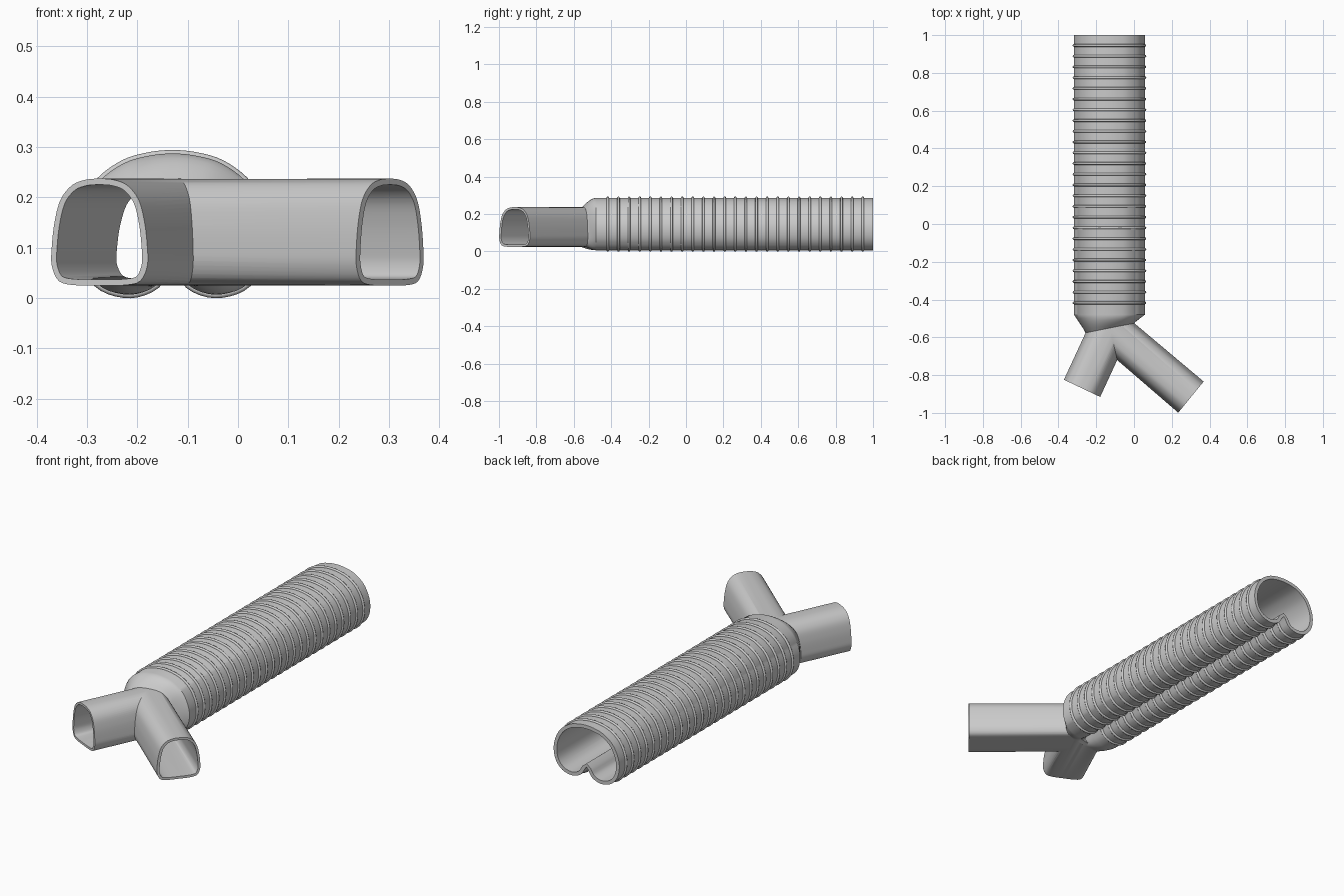
import bpy, math
from mathutils import Vector

if "Cube" in bpy.data.objects:
    bpy.data.objects.remove(bpy.data.objects["Cube"])

HALF = 40  # samples on half of each profile


def profile(half):
    """Smooth closed outline from a half profile (bottom middle to top middle)."""
    p = [Vector(q) for q in half]
    p = [Vector((-p[1].x, p[1].y))] + p + [Vector((-p[-2].x, p[-2].y))]
    fine = []
    for i in range(1, len(p) - 2):
        a, b, c, d = p[i - 1:i + 3]
        for k in range(20):
            t = k / 20
            fine.append(0.5 * (2 * b + (c - a) * t + (2 * a - 5 * b + 4 * c - d) * t * t
                               + (3 * b - a - 3 * c + d) * t ** 3))
    fine.append(p[-2])
    acc = [0]
    for u, v in zip(fine, fine[1:]):
        acc.append(acc[-1] + (v - u).length)
    out, j = [], 0
    for k in range(HALF + 1):
        s = acc[-1] * k / HALF
        while j < len(acc) - 2 and acc[j + 1] < s:
            j += 1
        out.append(fine[j].lerp(fine[j + 1], (s - acc[j]) / (acc[j + 1] - acc[j])))
    return out + [Vector((-q.x, q.y)) for q in out[-2:0:-1]]


def normals(pts):
    n = len(pts)
    res = []
    for i in range(n):
        t = (pts[(i + 1) % n] - pts[i - 1]).normalized()
        res.append(Vector((t.y, -t.x)))
    return res


def inset(pts, d):
    return [p - m * d for p, m in zip(pts, normals(pts))]


def make(name, verts, faces):
    me = bpy.data.meshes.new(name)
    me.from_pydata([tuple(v) for v in verts], [], faces)
    me.update()
    ob = bpy.data.objects.new(name, me)
    bpy.context.collection.objects.link(ob)
    return ob


def loft(name, rings):
    n = len(rings[0])
    faces = [(r * n + i, r * n + (i + 1) % n, (r + 1) * n + (i + 1) % n, (r + 1) * n + i)
             for r in range(len(rings) - 1) for i in range(n)]
    faces += [tuple(range(n))[::-1], tuple(range((len(rings) - 1) * n, len(rings) * n))]
    ob = make(name, [v for r in rings for v in r], faces)
    import bmesh
    bm = bmesh.new()
    bm.from_mesh(ob.data)
    bmesh.ops.recalc_face_normals(bm, faces=bm.faces)
    bm.to_mesh(ob.data)
    bm.free()
    return ob


def smooth(ob, angle):
    bpy.ops.object.select_all(action='DESELECT')
    ob.select_set(True)
    bpy.context.view_layer.objects.active = ob
    bpy.ops.object.shade_smooth_by_angle(angle=math.radians(angle))


# Cross-sections: heart-shaped main tube, flat-bottomed branches
CX, W = -0.13, 0.104
heart = profile([(0, .072), (.012, .055), (.03, .027), (.06, .011), (.095, .007), (.14, .021),
                 (.175, .06), (.188, .115), (.18, .17), (.15, .227), (.1, .266), (.05, .282), (0, .287)])
branch = profile([(0, .025), (.06, .026), (.09, .035), (.104, .065), (.104, .1), (.098, .15),
                  (.085, .195), (.06, .224), (.03, .235), (0, .237)])
MITRE = Vector((-.255, -.576)), Vector((0, -.525))
LEFT = Vector((-.37, -.825)), Vector((-.18, -.915))
RIGHT = Vector((.235, -.998)), Vector((.368, -.835))


def section(ends, prof, shift=(0, 0), k=1.0):
    """Stand a branch profile on the line between two plan points."""
    mid = (ends[0] + ends[1]) / 2 + Vector(shift)
    u = (ends[1] - ends[0]) / 2 / W
    return [Vector((*(mid + u * q.x * k), .13 + (q.y - .13) * k)) for q in prof]


def extend(ends, d):
    u = (ends[1] - ends[0]).normalized()
    return u.y * d, -u.x * d


def main_rings(hp, bp, extra):
    at = lambda y: [Vector((CX + q.x, y, q.y)) for q in hp]
    a, b = at(-.48), section(MITRE, bp)
    rings = [at(1 + extra), a]
    for t in (.2, .4, .6, .8):
        rings.append([Vector((p.x + (q.x - p.x) * t, p.y + (q.y - p.y) * t,
                              p.z + (q.z - p.z) * t ** 1.8)) for p, q in zip(a, b)])
    return rings + [b, section(LEFT, bp, extend(LEFT, extra))]


def side_rings(bp, extra):
    return [section(MITRE, bp, (0, .02), .93), section(MITRE, bp, k=.997),
            section(RIGHT, bp, extend(RIGHT, extra))]


# Hollow main tube with its two branches
heart_in, branch_in = inset(heart, .018), inset(branch, .012)
tube = loft("forked_tube", main_rings(heart, branch, 0))
tools = [("UNION", loft("right_branch_helper", side_rings(branch, 0))),
         ("DIFFERENCE", loft("main_bore_cutter", main_rings(heart_in, branch_in, .05))),
         ("DIFFERENCE", loft("right_bore_cutter", side_rings(branch_in, .05)))]
bpy.context.view_layer.objects.active = tube
for op, tool in tools:
    m = tube.modifiers.new(op, 'BOOLEAN')
    m.operation, m.solver, m.object = op, 'EXACT', tool
    bpy.ops.object.modifier_apply(modifier=m.name)
for _, tool in tools:
    bpy.data.objects.remove(tool)
smooth(tube, 30)

# Raised ribs around the main tube
R, SEG, N = .007, 8, len(heart)
verts, faces = [], []
norm = normals(heart)
for k in range(25):
    y, base = -.418 + k * .0568, len(verts)
    for p, m in zip(heart, norm):
        for s in range(SEG):
            a = 2 * math.pi * s / SEG
            q = p + m * R * math.cos(a)
            verts.append((CX + q.x, y + R * math.sin(a), q.y))
    for i in range(N):
        j = (i + 1) % N
        for s in range(SEG):
            t = (s + 1) % SEG
            faces.append((base + i * SEG + s, base + j * SEG + s, base + j * SEG + t, base + i * SEG + t))
ribs = make("tube_ribs", verts, [f[::-1] for f in faces])
smooth(ribs, 60)
